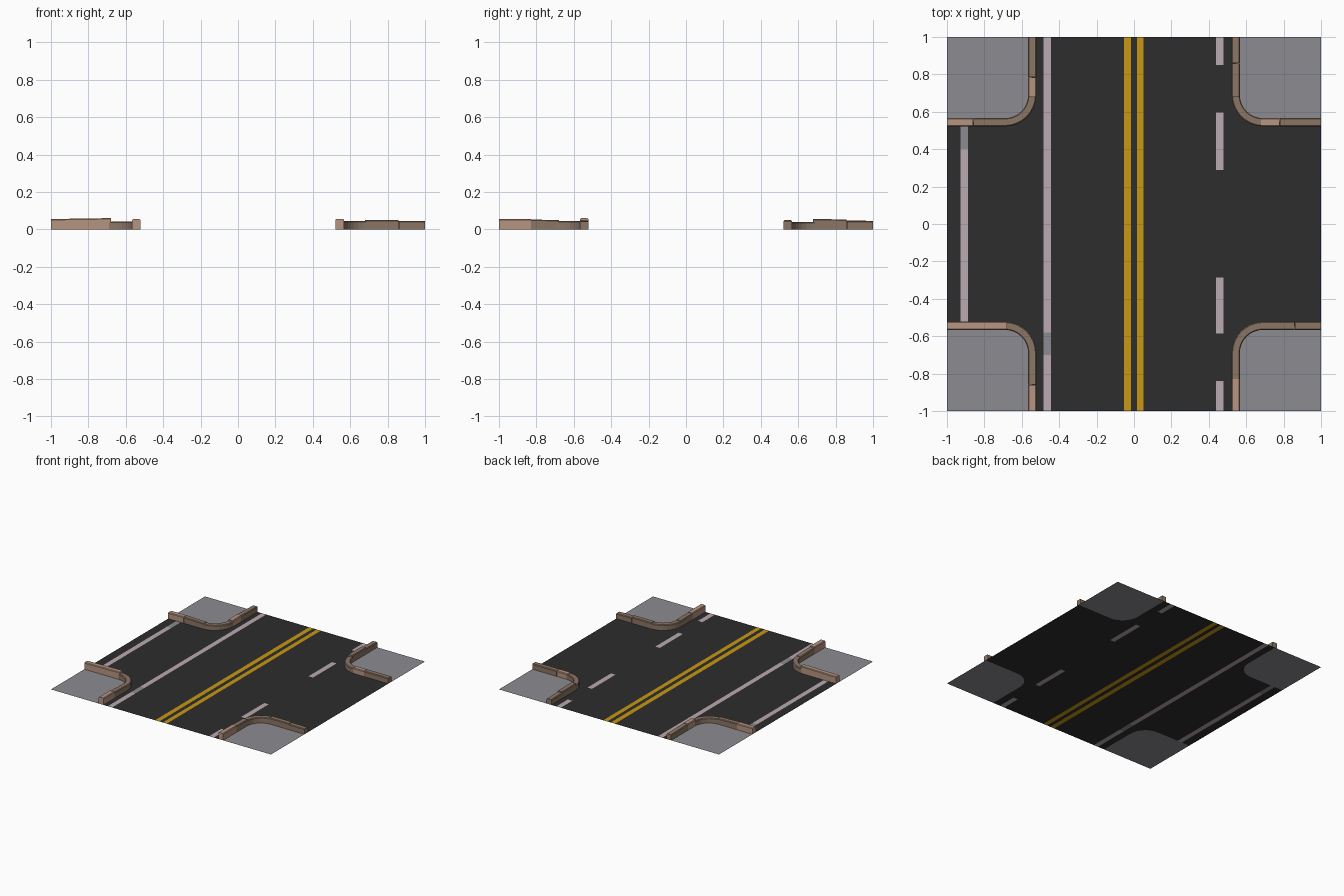
import bpy, bmesh, math

if "Cube" in bpy.data.objects:
    bpy.data.objects.remove(bpy.data.objects["Cube"])

def mat(name, r, g, b):
    m = bpy.data.materials.new(name)
    m.diffuse_color = (r, g, b, 1)
    m.use_nodes = True
    m.node_tree.nodes["Principled BSDF"].inputs["Base Color"].default_value = m.diffuse_color
    return m

ASPHALT = mat("asphalt", 0.026, 0.026, 0.026)
PAVING = mat("paving_grey", 0.26, 0.26, 0.285)
YELLOW = mat("line_yellow", 0.58, 0.31, 0.006)
WHITE = mat("line_white", 0.49, 0.40, 0.44)
LIGHT = mat("kerb_light", 0.47, 0.30, 0.22)
DARK = mat("kerb_dark", 0.26, 0.18, 0.13)

IN, OUT = 0.522, 0.566      # road side and pavement side of the kerb
EDGE = 0.545                # where asphalt meets paving, under the kerb
C = 0.69                    # centre of the rounded corners

def finish(name, bm, mats):
    me = bpy.data.meshes.new(name)
    bm.to_mesh(me)
    bm.free()
    for m in mats:
        me.materials.append(m)
    ob = bpy.data.objects.new(name, me)
    bpy.context.collection.objects.link(ob)
    return ob

def flat_face(bm, pts, idx=0):
    f = bm.faces.new([bm.verts.new((x, y, 0)) for x, y in pts])
    f.normal_update()
    if f.normal.z < 0:
        f.normal_flip()
    f.material_index = idx

def arc(r, n=8):
    """Quarter turn from the arm along x to the arm along y."""
    return [(C - r * math.sin(i / n * math.pi / 2), C - r * math.cos(i / n * math.pi / 2))
            for i in range(n + 1)]

# Road sheet: columns across x, each cut into painted or plain lengths along y
ROAD = [ASPHALT, WHITE, YELLOW, PAVING]
columns = [
    (-1, -0.927, [(-EDGE, EDGE, 0)]),
    (-0.927, -0.887, [(-EDGE, 0.40, 1), (0.40, EDGE, 3)]),
    (-0.887, -EDGE, [(-EDGE, EDGE, 0)]),
    (-EDGE, -0.484, [(-1, 1, 0)]),
    (-0.484, -0.444, [(-1, -0.70, 1), (-0.70, -0.58, 3), (-0.58, 1, 1)]),
    (-0.444, -0.054, [(-1, 1, 0)]),
    (-0.054, -0.016, [(-1, 1, 2)]),
    (-0.016, 0.016, [(-1, 1, 0)]),
    (0.016, 0.052, [(-1, 1, 2)]),
    (0.052, 0.438, [(-1, 1, 0)]),
    (0.438, 0.479, [(-1, -0.84, 1), (-0.84, -0.585, 0), (-0.585, -0.285, 1),
                    (-0.285, 0.29, 0), (0.29, 0.595, 1), (0.595, 0.85, 0), (0.85, 1, 1)]),
    (0.479, EDGE, [(-1, 1, 0)]),
    (EDGE, 1, [(-EDGE, EDGE, 0)]),
]
bm = bmesh.new()
for x0, x1, cells in columns:
    for y0, y1, k in cells:
        flat_face(bm, [(x0, y0), (x1, y0), (x1, y1), (x0, y1)], k)
# Asphalt filling the rounded corners
for sx in (-1, 1):
    for sy in (-1, 1):
        a = arc(C - EDGE)
        for p, q in zip(a, a[1:]):
            flat_face(bm, [(sx * x, sy * y) for x, y in ((EDGE, EDGE), p, q)])
finish("road", bm, ROAD)

def kerb(name, inner, outer, h0, h1, m, sx, sy):
    """Chamfered kerb stone swept between two matching edge paths, open underneath."""
    bm = bmesh.new()
    b = 0.005
    rings = []
    n = len(inner) - 1
    for i, (p, q) in enumerate(zip(inner, outer)):
        h = h0 + (h1 - h0) * i / n
        t = b / (OUT - IN)
        prof = [(0, 0), (0, h - b), (t, h), (1 - t, h), (1, h - b), (1, 0)]
        rings.append([bm.verts.new((sx * (p[0] + (q[0] - p[0]) * u),
                                    sy * (p[1] + (q[1] - p[1]) * u), z)) for u, z in prof])
    for r, s in zip(rings, rings[1:]):
        for j in range(5):
            bm.faces.new((r[j], r[j + 1], s[j + 1], s[j]))
    bm.faces.new(rings[0])
    bm.faces.new(rings[-1])
    # close the base only while working out the outward direction
    base = [bm.faces.new((r[0], s[0], s[5], r[5])) for r, s in zip(rings, rings[1:])]
    bmesh.ops.recalc_face_normals(bm, faces=bm.faces[:])
    bmesh.ops.delete(bm, geom=base, context='FACES_ONLY')
    finish(name, bm, [m])

# Stones per corner: (start, end, start height, end height, colour), along x then along y
corners = {
    "back_left": (-1, 1,
                  [(C - .01, .86, .045, .05, DARK), (.86, 1, .05, .05, LIGHT)],
                  [(C - .01, .785, .05, .052, LIGHT), (.785, 1, .05, .045, DARK)], .04),
    "back_right": (1, 1,
                   [(C - .01, .78, .045, .045, LIGHT), (.78, 1, .045, .045, DARK)],
                   [(C - .01, .86, .055, .053, DARK), (.86, 1, .045, .043, DARK)], .04),
    "front_left": (-1, -1,
                   [(C - .01, 1, .06, .055, LIGHT)],
                   [(C - .01, .86, .045, .05, DARK), (.86, 1, .055, .055, LIGHT)], .042),
    "front_right": (1, -1,
                    [(C - .01, .86, .05, .05, DARK), (.86, 1, .045, .043, DARK)],
                    [(C - .01, .83, .05, .052, DARK), (.83, 1, .055, .056, LIGHT)], .045),
}
GAP = 0.0015
for name, (sx, sy, along_x, along_y, ha) in corners.items():
    # Paving behind the kerb
    bm = bmesh.new()
    flat_face(bm, [(sx * x, sy * y) for x, y in
                   [(1, 1), (1, EDGE)] + arc(C - EDGE) + [(EDGE, 1)]])
    finish("paving_" + name, bm, [PAVING])
    # Curved stone
    kerb("kerb_corner_" + name, arc(C - IN), arc(C - OUT), ha, ha, DARK, sx, sy)
    # Straight stones
    for i, (a, b, h0, h1, m) in enumerate(along_x):
        e = b if b == 1 else b - GAP
        kerb(f"kerb_side_{name}_{i}", [(a, IN), (e, IN)], [(a, OUT), (e, OUT)], h0, h1, m, sx, sy)
    for i, (a, b, h0, h1, m) in enumerate(along_y):
        e = b if b == 1 else b - GAP
        kerb(f"kerb_main_{name}_{i}", [(IN, a), (IN, e)], [(OUT, a), (OUT, e)], h0, h1, m, sx, sy)
